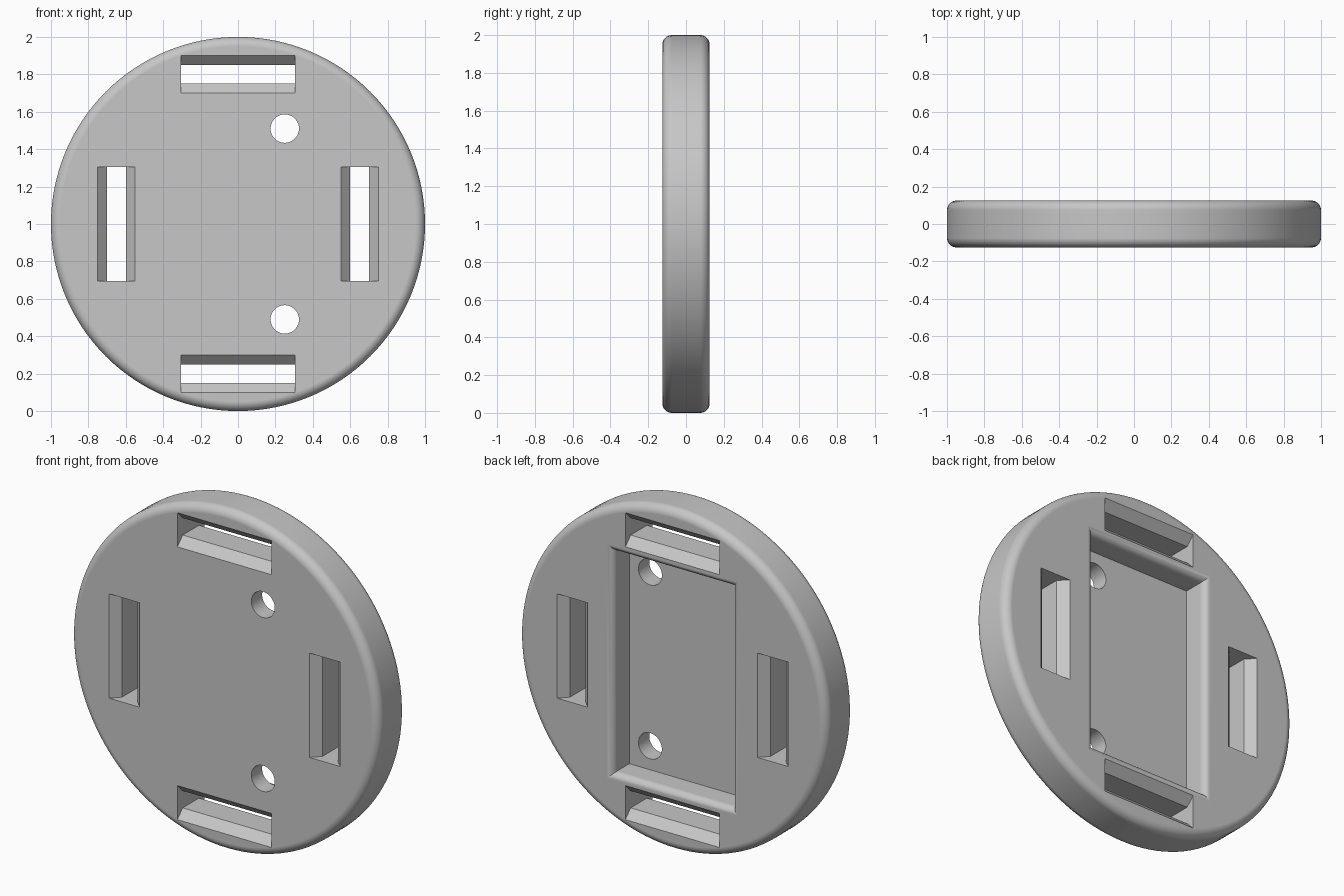
import bpy, bmesh
from math import pi, sin, cos, radians
from mathutils import Matrix, Vector

HALF = 0.125      # half thickness of the disc
CENTER = Vector((0, 0, 1))

if "Cube" in bpy.data.objects:
    bpy.data.objects.remove(bpy.data.objects["Cube"])

grey = bpy.data.materials.new("light_grey")
grey.use_nodes = True
colour = (0.57, 0.57, 0.57, 1)
grey.diffuse_color = colour
grey.node_tree.nodes["Principled BSDF"].inputs["Base Color"].default_value = colour


def make_object(name, bm):
    bmesh.ops.recalc_face_normals(bm, faces=bm.faces)
    mesh = bpy.data.meshes.new(name)
    bm.to_mesh(mesh)
    bm.free()
    mesh.materials.append(grey)
    obj = bpy.data.objects.new(name, mesh)
    bpy.context.collection.objects.link(obj)
    return obj


def loft(name, rings):
    """Skin matching rings of points and cap both ends."""
    bm = bmesh.new()
    loops = [[bm.verts.new(p) for p in ring] for ring in rings]
    n = len(loops[0])
    for a, b in zip(loops, loops[1:]):
        for i in range(n):
            j = (i + 1) % n
            bm.faces.new((a[i], a[j], b[j], b[i]))
    bm.faces.new(loops[0])
    bm.faces.new(loops[-1])
    return make_object(name, bm)


def circle(x, y, z, radius, sides):
    return [(x + radius * cos(2 * pi * i / sides), y,
             z + radius * sin(2 * pi * i / sides)) for i in range(sides)]


def rectangle(y, hx, hz):
    return [(sx * hx, y, 1 + sz * hz)
            for sx, sz in ((-1, -1), (1, -1), (1, 1), (-1, 1))]


# Disc with rounded rim
FILLET, STEPS = 0.05, 8
arc = [(FILLET * (1 - sin(t)), FILLET * (1 - cos(t)))
       for t in (pi / 2 * i / STEPS for i in range(STEPS + 1))]
profile = [(1 - inset, -HALF + depth) for depth, inset in reversed(arc)]
profile = [(1 - inset, -HALF + depth) for depth, inset in arc]
profile = profile[::-1] + [(r, -y) for r, y in profile]
disc = loft("disc_body", [circle(0, y, 1, r, 128) for r, y in profile])

cutters = []

# Strap slots: chamfered on both faces, repeated around the disc
CHAMFER, OVER = 0.05, 0.03
section = [(0.10 + OVER, -HALF - OVER), (0.05, -HALF + CHAMFER),
           (0.05, HALF - CHAMFER), (0.10 + OVER, HALF + OVER)]
section += [(-w, y) for w, y in reversed(section)]
for k, offset in enumerate((0.65, 0.80, 0.65, 0.80)):
    spin = Matrix.Rotation(k * pi / 2, 4, 'Y')
    rings = [[spin @ Vector((offset + w, y, side * 0.306)) + CENTER
              for w, y in section] for side in (-1, 1)]
    cutters.append(loft("slot_cutter", rings))

# Rear pocket with softened lip
LIP, POCKET_X, POCKET_Z, FLOOR = 0.04, 0.385, 0.65, -0.025
rings = [rectangle(FLOOR, POCKET_X, POCKET_Z)]
for i in range(7):
    t = pi / 2 * i / 6
    grow = LIP * (1 - cos(t))
    rings.append(rectangle(HALF - LIP + LIP * sin(t), POCKET_X + grow, POCKET_Z + grow))
rings.append(rectangle(0.2, POCKET_X + LIP, POCKET_Z + LIP))
cutters.append(loft("pocket_cutter", rings))

# Screw holes
for z in (0.49, 1.51):
    cutters.append(loft("hole_cutter",
                        [circle(0.25, y, z, 0.076, 48) for y in (-0.3, 0.05)]))

# Cut everything out of the disc
for cutter in cutters:
    cut = disc.modifiers.new("cut", 'BOOLEAN')
    cut.operation, cut.solver, cut.object = 'DIFFERENCE', 'EXACT', cutter
bpy.context.view_layer.update()
result = bpy.data.meshes.new_from_object(
    disc.evaluated_get(bpy.context.evaluated_depsgraph_get()))
disc.modifiers.clear()
disc.data = result
for cutter in cutters:
    bpy.data.objects.remove(cutter)

# Smooth curves, crisp edges
bpy.ops.object.select_all(action='DESELECT')
disc.select_set(True)
bpy.context.view_layer.objects.active = disc
bpy.ops.object.shade_smooth_by_angle(angle=radians(30))
weighted = disc.modifiers.new("weighted_normals", 'WEIGHTED_NORMAL')
weighted.keep_sharp = True
